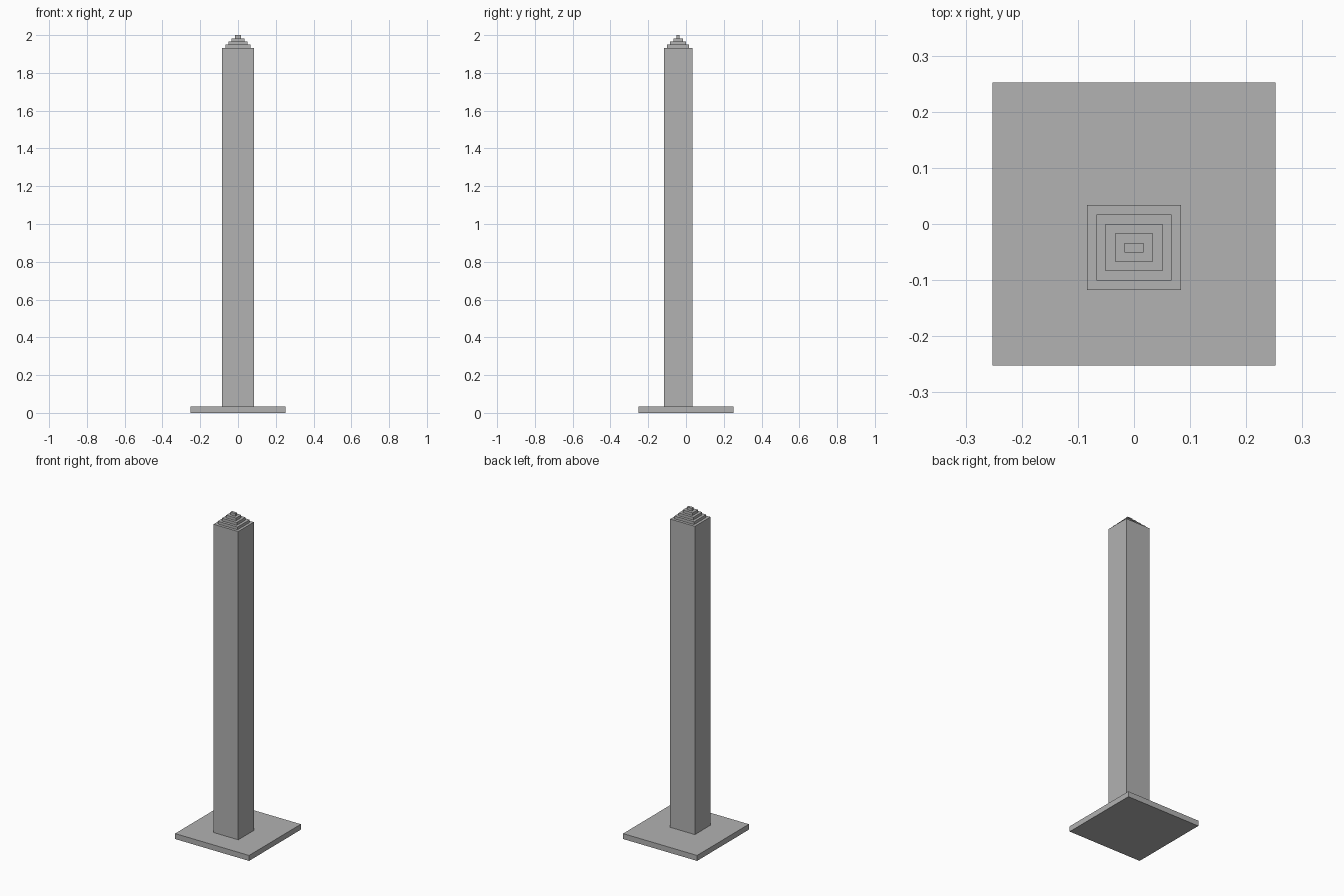
import bpy

# Remove the default cube
default = bpy.data.objects.get("Cube")
if default:
    bpy.data.objects.remove(default, do_unlink=True)

UNIT = 2 / 119       # the model is laid out on a 119-unit-high block grid
CENTRE_Y = -2.5      # the column stands forward of the slab's centre

# Single stone colour
stone = bpy.data.materials.new("grey stone")
stone.use_nodes = True
grey = (0.445, 0.445, 0.445, 1)
stone.diffuse_color = grey
stone.node_tree.nodes["Principled BSDF"].inputs["Base Color"].default_value = grey


def add_block(name, width, depth, bottom, height, y=0):
    """Add a box, sized in grid units, resting on the given level."""
    bpy.ops.mesh.primitive_cube_add(
        size=1, location=(0, y * UNIT, (bottom + height / 2) * UNIT))
    block = bpy.context.object
    block.name = name
    block.scale = (width * UNIT, depth * UNIT, height * UNIT)
    bpy.ops.object.transform_apply(location=False, rotation=False, scale=True)
    block.data.materials.append(stone)
    return block


# Square slab and tall column
add_block("base_slab", 30, 30, 0, 2)
add_block("column", 10, 9, 2, 113, CENTRE_Y)

# Stepped cap, each step inset by one unit on every side
for step in range(1, 5):
    add_block(f"cap_step_{step}", 10 - 2 * step, 9 - 2 * step,
              114 + step, 1, CENTRE_Y)
